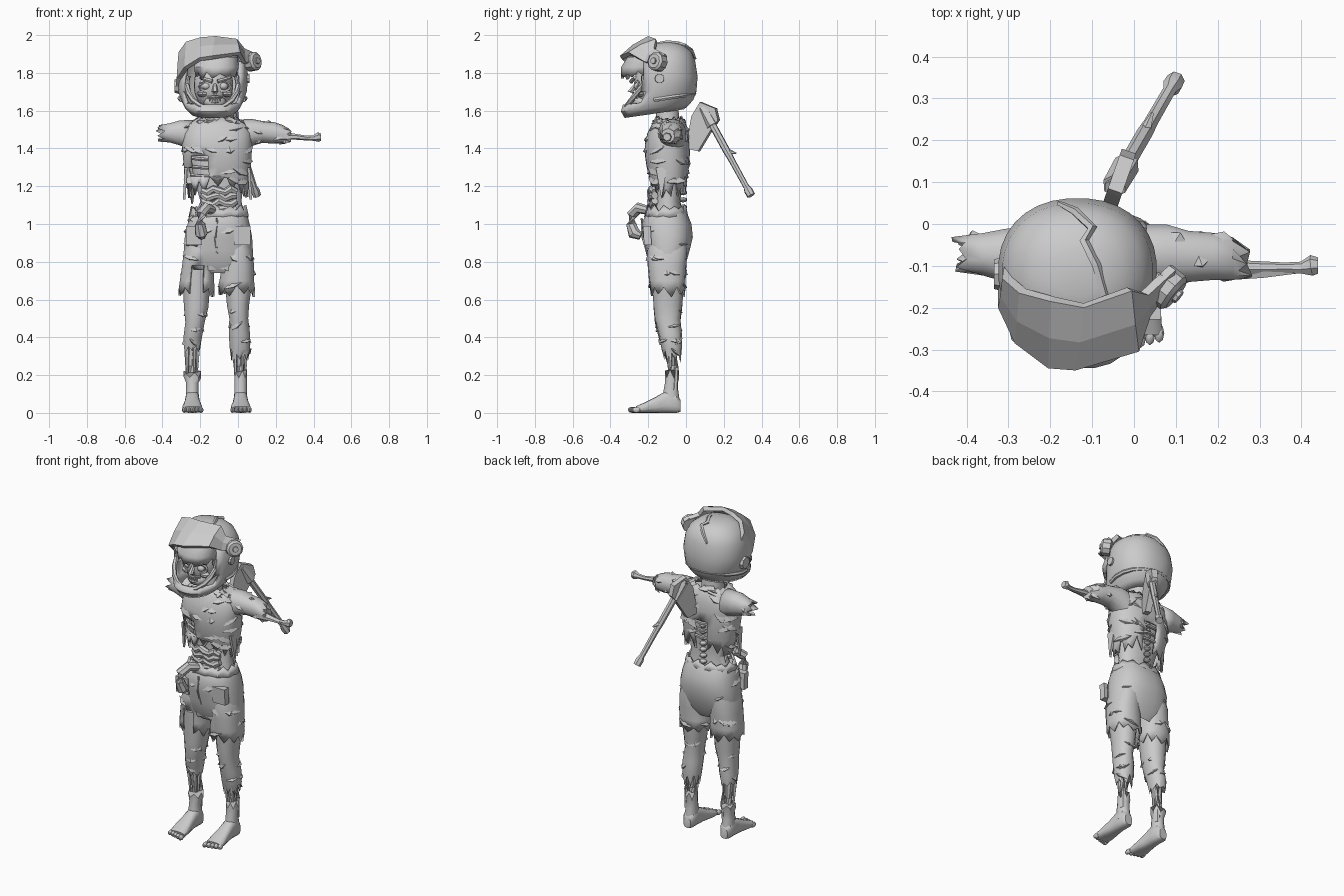
import bpy, bmesh, math, random
from mathutils import Vector, Matrix

random.seed(4)
GREY = bpy.data.materials.new("plain_grey")
GREY.diffuse_color = (0.6, 0.6, 0.6, 1)


def finish(name, bm, thick=0, recalc=True):
    if recalc:
        bmesh.ops.recalc_face_normals(bm, faces=bm.faces)
    me = bpy.data.meshes.new(name)
    bm.to_mesh(me)
    bm.free()
    me.materials.append(GREY)
    ob = bpy.data.objects.new(name, me)
    bpy.context.collection.objects.link(ob)
    if thick:
        m = ob.modifiers.new("thickness", "SOLIDIFY")
        m.thickness = thick
    return ob


def loft(name, axis, rings, n=20, p=2.2, caps=(1, 1), jag=(0, 0), cut=None, thick=0, tilt=None):
    """Rings are (position, low1, high1, low2, high2) along an axis; jag tears the ends."""
    bm, rows = bmesh.new(), []
    for i, (a, l1, h1, l2, h2) in enumerate(rings):
        row = []
        amp = jag[0] if i == 0 else jag[1] if i == len(rings) - 1 else 0
        for k in range(n):
            t = 2 * math.pi * (k + 0.5) / n
            c, s = math.cos(t), math.sin(t)
            u = (l1 + h1) / 2 + (h1 - l1) / 2 * math.copysign(abs(c) ** (2 / p), c)
            v = (l2 + h2) / 2 + (h2 - l2) / 2 * math.copysign(abs(s) ** (2 / p), s)
            w = a + amp * ((k % 2) * 2 - 1) * random.uniform(0.2, 1)
            co = {"z": (u, v, w), "x": (w, u, v), "y": (u, w, v)}[axis]
            row.append(bm.verts.new(tilt(Vector(co)) if tilt else co))
        rows.append(row)
    for a, b in zip(rows, rows[1:]):
        for k in range(n):
            bm.faces.new((a[k], a[(k + 1) % n], b[(k + 1) % n], b[k]))
    for use, row in zip(caps, (rows[0], rows[-1])):
        if use:
            bm.faces.new(row)
    bmesh.ops.recalc_face_normals(bm, faces=bm.faces)
    if cut:
        bad = [f for f in bm.faces if cut(f.calc_center_median())]
        bmesh.ops.delete(bm, geom=bad, context="FACES")
    return finish(name, bm, thick, not cut)


def tube(name, pts, radii, n=8):
    """Round tube through points, one radius for each."""
    bm, rows = bmesh.new(), []
    pts = [Vector(q) for q in pts]
    for i, q in enumerate(pts):
        d = pts[min(i + 1, len(pts) - 1)] - pts[max(i - 1, 0)]
        m = d.to_track_quat("Z", "Y").to_matrix()
        rows.append([bm.verts.new(q + m @ Vector((math.cos(2 * math.pi * k / n), math.sin(2 * math.pi * k / n), 0))
                                  * radii[i]) for k in range(n)])
    for a, b in zip(rows, rows[1:]):
        for k in range(n):
            bm.faces.new((a[k], a[(k + 1) % n], b[(k + 1) % n], b[k]))
    bm.faces.new(rows[0])
    bm.faces.new(rows[-1])
    return finish(name, bm)


def ball(name, c, r, seg=14):
    bm = bmesh.new()
    bmesh.ops.create_uvsphere(bm, u_segments=seg, v_segments=seg * 2 // 3, radius=1,
                              matrix=Matrix.Translation(c) @ Matrix.Diagonal((*r, 1)))
    return finish(name, bm)


def slab(name, outline, offset):
    """Flat outline pushed out by an offset vector."""
    bm = bmesh.new()
    f = bm.faces.new([bm.verts.new(q) for q in outline])
    g = bmesh.ops.extrude_face_region(bm, geom=[f])["geom"]
    bmesh.ops.translate(bm, vec=offset, verts=[v for v in g if isinstance(v, bmesh.types.BMVert)])
    return finish(name, bm)


def scraps(name, src, count, size, test=lambda c: True):
    """Low ragged folds lying on a surface."""
    bm = bmesh.new()
    faces = [f for f in src.data.polygons if len(f.vertices) == 4 and test(f.center)]
    for f in random.sample(faces, min(count, len(faces))):
        nrm = f.normal
        side = nrm.cross(Vector((0, 0, 1))).normalized()
        up = side.cross(nrm)
        a = random.uniform(-.7, .7)
        u, v = side * math.cos(a) + up * math.sin(a), up * math.cos(a) - side * math.sin(a)
        w, h = size * random.uniform(.4, .7), size * random.uniform(.25, .45)
        rim = [bm.verts.new(f.center + q - nrm * .005) for q in (u * w, v * h, -u * w, -v * h * .6)]
        tip = bm.verts.new(f.center - v * h * .3 + nrm * .012)
        for k in range(4):
            bm.faces.new((rim[k], rim[(k + 1) % 4], tip))
    return finish(name, bm)


# Helmet shell with face opening and chin bar
CX = -0.135
shell = [(1.565, .115, -.325, -.01), (1.60, .145, -.345, .02), (1.635, .162, -.335, .04), (1.70, .182, -.30, .056),
         (1.78, .19, -.285, .062), (1.86, .18, -.28, .05), (1.91, .155, -.26, .03), (1.945, .11, -.22, -.01),
         (1.960, .06, -.17, -.06), (1.963, .01, -.12, -.10)]
loft("helmet", "z", [(z, CX - h, CX + h, f, b) for z, h, f, b in shell], n=32, caps=(0, 1), thick=.02,
     cut=lambda c: 1.635 < c.z < 1.885 and c.y < -.15 and abs(c.x - CX) < .145,
     tilt=lambda v: v + Vector((0, 0, (v.y + .3) * .15 * max(0, (1.7 - v.z) / .14))))
pts = [(CX + .174 * math.cos(t), -.115 + .16 * math.sin(t), 1.665 + .025 * math.sin(t))
       for t in [math.radians(a) for a in range(-20, 201, 20)]]
tube("helmet_lower_ridge", pts, [.012] * len(pts), 6)
rim = [(CX + .135 * math.cos(t), -.225 - .10 * max(0, -math.sin(t)), 1.74 + .13 * math.sin(t))
       for t in [math.radians(a) for a in range(160, 381, 20)]]
tube("face_opening_rim", rim, [.014] * len(rim), 6)
tube("helmet_crack", [(-.18, .05, 1.875), (-.14, .03, 1.918), (-.10, -.01, 1.945), (-.12, -.04, 1.955),
                      (-.09, -.10, 1.961), (-.07, -.17, 1.948)], [.006, .011, .012, .012, .012, .011], 5)

# Raised visor, faceted and nearly flat across the front
strip = [((-.305, -.07, 1.82), (-.325, -.13, 1.70)), ((-.315, -.13, 1.91), (-.325, -.20, 1.77)),
         ((-.275, -.165, 1.965), (-.285, -.285, 1.83)), ((-.20, -.185, 1.988), (-.205, -.345, 1.88)),
         ((-.12, -.20, 1.995), (-.14, -.35, 1.89)), ((-.005, -.16, 1.98), (.012, -.305, 1.91)),
         ((.035, -.17, 1.93), (.04, -.22, 1.86)), ((.10, -.11, 1.90), (.085, -.16, 1.845))]
bm = bmesh.new()
rows = [[bm.verts.new(Vector(a).lerp(Vector(b), t) + Vector((0, -.008, .006)) * (4 * t * (1 - t))) for t in (0, .5, 1)]
        for a, b in strip]
for a, b in zip(rows, rows[1:]):
    for k in range(2):
        bm.faces.new((a[k], a[k + 1], b[k + 1], b[k]))
finish("visor", bm, .024)
hub = Vector((.082, -.155, 1.86))
axis = Vector((.75, -.6, .15)).normalized()
tube("visor_hinge", [hub - axis * .03, hub + axis * .015, hub + axis * .025], [.05, .05, .038], 10)
tube("hinge_bolt", [hub, hub + axis * .034], [.02, .017], 8)
tube("helmet_button", [(.03, -.14, 1.77), (.062, -.14, 1.77)], [.028, .024], 10)
tube("left_hinge", [(-.30, -.12, 1.73), (-.335, -.12, 1.73)], [.045, .035], 8)

# Head and face
ball("head", (-.13, -.17, 1.735), (.105, .105, .135), 20)
loft("brow", "z", [(1.785, -.225, -.005, -.345, -.12), (1.83, -.235, .005, -.345, -.12),
                   (1.885, -.22, 0, -.31, -.1)], jag=(.022, 0), thick=.015, caps=(0, 1))
for s in (-1, 1):
    x = -.122 + s * .045
    ball("eye", (x, -.255, 1.73), (.024, .022, .02), 10)
    tube("eye_socket", [(x + .036 * math.cos(t), -.262 + .012 * abs(math.cos(t)), 1.73 + .027 * math.sin(t))
                        for t in [math.pi * k / 5 for k in range(11)]], [.008] * 11, 5)
    tube("eyebrow", [(x - s * .03, -.29, 1.755), (x + s * .035, -.27, 1.775)], [.012, .008], 6)
    ball("cheekbone", (x + s * .02, -.245, 1.69), (.03, .025, .018), 8)
tube("nose", [(-.122, -.265, 1.74), (-.122, -.295, 1.70), (-.122, -.27, 1.69)], [.01, .017, .012], 6)
ball("jaw", (-.122, -.225, 1.645), (.06, .055, .04), 12)
for z in (1.672, 1.645):
    tube("lip", [(-.16, -.255, z), (-.122, -.283, z), (-.084, -.255, z)], [.007, .009, .007], 6)
for k in range(5):
    ball("tooth", (-.15 + .014 * k, -.277, 1.66), (.006, .007, .011), 6)
loft("neck", "z", [(1.50, -.19, -.05, -.16, -.03), (1.64, -.18, -.06, -.16, -.04)], 12)

# Inner body, ribs and guts
loft("inner_torso", "z", [(1.03, -.24, .04, -.19, -.01), (1.12, -.20, .02, -.16, -.03), (1.22, -.23, .03, -.16, -.02),
                          (1.40, -.27, .05, -.19, 0), (1.52, -.24, .03, -.15, -.02)], 18)
for z in (1.27, 1.315, 1.36):
    for y, k in ((-.09, 1), (-.095, -1)):
        tube("rib", [(-.11 + .165 * math.cos(t), y - k * .10 * math.sin(t), z - .02 * math.sin(t))
                     for t in [math.pi * j / 8 for j in range(9)]], [.009] * 9, 5)
for k in range(8):
    ball("spine_bone", (-.11, -.015, 1.09 + .038 * k), (.022, .022, .014), 8)
for j, z in enumerate((1.075, 1.11, 1.145, 1.175)):
    pts = [(-.19 + .03 * k, -.165 - .02 * math.sin(math.pi * k / 6), z + .012 * math.sin(k * 2.2 + j))
           for k in range(7)]
    tube("gut_coil", pts, [.019 + .004 * (k % 2) for k in range(7)])
tube("hanging_gut", [(-.13, -.19, 1.07), (-.17, -.25, 1.085), (-.20, -.285, 1.05), (-.20, -.29, 1.0),
                     (-.195, -.275, .95), (-.19, -.24, .935)], [.022, .03, .03, .028, .034, .02])

# Torn shirt, hem higher in front and lower at the sides
shirt = loft("shirt", "z", [(1.195, -.265, .055, -.185, .0), (1.25, -.275, .06, -.195, .01), (1.30, -.287, .068, -.208, .018),
                            (1.36, -.293, .073, -.217, .02), (1.42, -.297, .075, -.218, .02), (1.48, -.29, .075, -.205, .018),
                            (1.53, -.265, .05, -.18, .0), (1.56, -.215, -.01, -.16, -.02)], 30, 2.4, (0, 0), (.06, .014),
             lambda c: (-.26 < c.x < -.17 and 1.27 < c.z < 1.36 and c.y < -.1)
             or (-.15 < c.x < -.08 and 1.2 < c.z < 1.36 and c.y > -.05), .012,
             lambda v: v + Vector((0, 0, .02 - .055 * min(1, abs(v.x + .105) / .15) ** 2)) if v.z < 1.249 else v)
scraps("shirt_tears", shirt, 45, .085)
for s, x0 in ((-1, -.268), (1, .05)):
    slab("shirt_strip", [(x0, -.16, 1.30), (x0, -.10, 1.30), (x0 + .01 * s, -.13, 1.13)], (s * .014, 0, 0))

# Arms
arm_a = loft("torn_sleeve", "x", [(-.41, -.115, -.03, 1.435, 1.525), (-.36, -.125, -.02, 1.43, 1.535),
                                  (-.31, -.14, -.01, 1.415, 1.55), (-.23, -.15, 0, 1.38, 1.555)], 12,
             caps=(0, 0), jag=(.028, 0), thick=.012)
loft("arm_stump", "x", [(-.385, -.105, -.035, 1.445, 1.515), (-.25, -.13, -.02, 1.41, 1.53)], 10, jag=(.01, 0))
arm_b = loft("long_arm", "x", [(.03, -.15, 0, 1.38, 1.555), (.08, -.145, 0, 1.415, 1.555), (.13, -.14, -.015, 1.43, 1.545),
                               (.19, -.135, -.02, 1.425, 1.54), (.235, -.135, -.03, 1.425, 1.525),
                               (.265, -.13, -.06, 1.43, 1.505)], 14, jag=(0, .02))
scraps("arm_tears", arm_b, 9, .06, lambda c: c.x > .06)
scraps("sleeve_tears", arm_a, 5, .05)
tube("forearm_bone", [(.2, -.1, 1.475), (.28, -.105, 1.465), (.36, -.105, 1.455), (.40, -.105, 1.455), (.425, -.1, 1.46),
                      (.44, -.1, 1.46)], [.02, .017, .013, .015, .026, .02], 7)
tube("bone_splinter", [(.22, -.12, 1.46), (.31, -.118, 1.46), (.40, -.113, 1.45)], [.018, .013, .005], 5)

# Shorts
seat = loft("shorts_seat", "z", [(.74, -.20, .01, -.17, -.03), (.79, -.285, .08, -.202, .0), (.86, -.288, .08, -.213, .02),
                                 (.93, -.283, .076, -.228, .037), (1.0, -.268, .063, -.235, .03),
                                 (1.05, -.255, .05, -.215, .01), (1.07, -.24, .04, -.2, 0)], 24, 2.4, (0, 1))
scraps("seat_folds", seat, 12, .08, lambda c: c.y < -.05)
loft("waist_rag", "z", [(1.04, -.262, .058, -.222, .012), (1.085, -.25, .045, -.205, .0)], 24, caps=(0, 0), jag=(.006, .022), thick=.012)
for name, a, b in (("shorts_leg_a", -.315, -.122), ("shorts_leg_b", -.105, .09)):
    out = 1 if a > -.2 else 0
    rip = (lambda c: c.z < .74 and c.y < -.12 and -.24 < c.x < -.17) if not out else None
    leg = loft(name, "z", [(.645, a, b, -.19, -.005), (.70, a + .006, b - .004, -.196, -.002), (.78, a + .018, b - .004, -.203, .002),
                           (.86, a + .027 - .01 * out, b - .012 * out, -.205, .008), (.93, a + .06, b - .04, -.19, .0)],
               18, 2.4, (0, 1), (.035, 0), rip, .012)
    scraps(name + "_folds", leg, 12, .08)
for x in (-.235, .02):
    slab("pocket", [(x - .04, -.228, .99), (x + .045, -.228, .99), (x + .045, -.222, .89), (x - .04, -.222, .89)], (0, .04, 0))
tube("fly_seam", [(-.11, -.235, 1.03), (-.12, -.23, .93), (-.11, -.205, .84)], [.006] * 3, 5)

# Legs
leg_a = loft("torn_leg", "z", [(.345, -.285, -.20, -.125, -.03), (.40, -.29, -.19, -.145, -.025), (.48, -.28, -.175, -.165, -.03),
                               (.56, -.288, -.155, -.172, -.02), (.76, -.295, -.14, -.18, -.01)], 14, jag=(.025, 0))
leg_b = loft("whole_leg", "z", [(.30, -.035, .055, -.115, -.025), (.34, -.045, .066, -.13, -.022), (.42, -.05, .065, -.145, -.022),
                                (.50, -.047, .055, -.165, -.03), (.57, -.06, .06, -.172, -.02),
                                (.68, -.07, .075, -.18, -.01)], 14, jag=(.04, 0))
scraps("leg_tears_a", leg_a, 10, .06)
scraps("leg_tears_b", leg_b, 10, .06)
for cx, lean in ((-.242, 1), (.014, -1)):
    tube("shin_bone", [(cx, -.085, .40), (cx - .003, -.075, .25), (cx, -.075, .10)], [.03, .02, .03])
    tube("thin_bone", [(cx + .02, -.055, .38), (cx + .02, -.05, .24), (cx + .018, -.06, .12)], [.014, .011, .016], 6)
    for k in range(4):
        tube("flesh_strip", [(cx - .03 + .02 * k, -.10 + .02 * (k % 2), .36), (cx - .028 + .018 * k, -.085, .20 + .03 * (k % 2))],
             [.014, .006], 5)
    # Ankle, foot and toes
    wide = .048 if lean > 0 else .034
    loft("ankle", "z", [(.05, cx - .038, cx + .038, -.125, -.03), (.12, cx - .034, cx + .034, -.12, -.04),
                        (.16, cx - .034, cx + .034, -.112, -.042), (.205, cx - wide, cx + wide, -.112, -.035)], 12, jag=(0, .025))
    loft("foot", "y", [(-.265, cx - .05, cx + .055, 0, .035), (-.22, cx - .052, cx + .052, 0, .055),
                       (-.16, cx - .042, cx + .042, 0, .085), (-.10, cx - .037, cx + .037, 0, .12),
                       (-.05, cx - .038, cx + .038, 0, .10), (-.03, cx - .025, cx + .025, .005, .07)], 14, 2.8)
    for k in range(5):
        big = k if lean < 0 else 4 - k
        ball("toe", (cx - .042 + .022 * k, -.285 + .006 * big, .016), (.013, .024, .016), 8)

# Axe stuck in the back
top, end = Vector((-.05, .085, 1.625)), Vector((.10, .345, 1.15))
h = lambda t: top.lerp(end, t)
tube("axe_handle", [h(0), h(.3), h(.5), h(.6), h(.9), h(.94), h(1)], [.022, .02, .02, .017, .016, .024, .022], 7)
tube("axe_collar", [h(.02), h(.22)], [.03, .032], 6)
blade = [(.085, 1.645), (.165, 1.612), (.18, 1.55), (.15, 1.51), (.075, 1.385), (.01, 1.40), (.04, 1.57)]
slab("axe_blade", [(-.057 + .35 * (y - .1), y, z) for y, z in blade], (.034, -.012, 0))
tube("handle_splinter", [h(.5), h(.56) + Vector((.01, .035, .015))], [.016, .004], 5)

bpy.ops.object.select_all(action="SELECT")
bpy.data.objects["visor"].select_set(False)
bpy.context.view_layer.objects.active = bpy.data.objects["helmet"]
bpy.ops.object.shade_smooth_by_angle(angle=math.radians(35))
